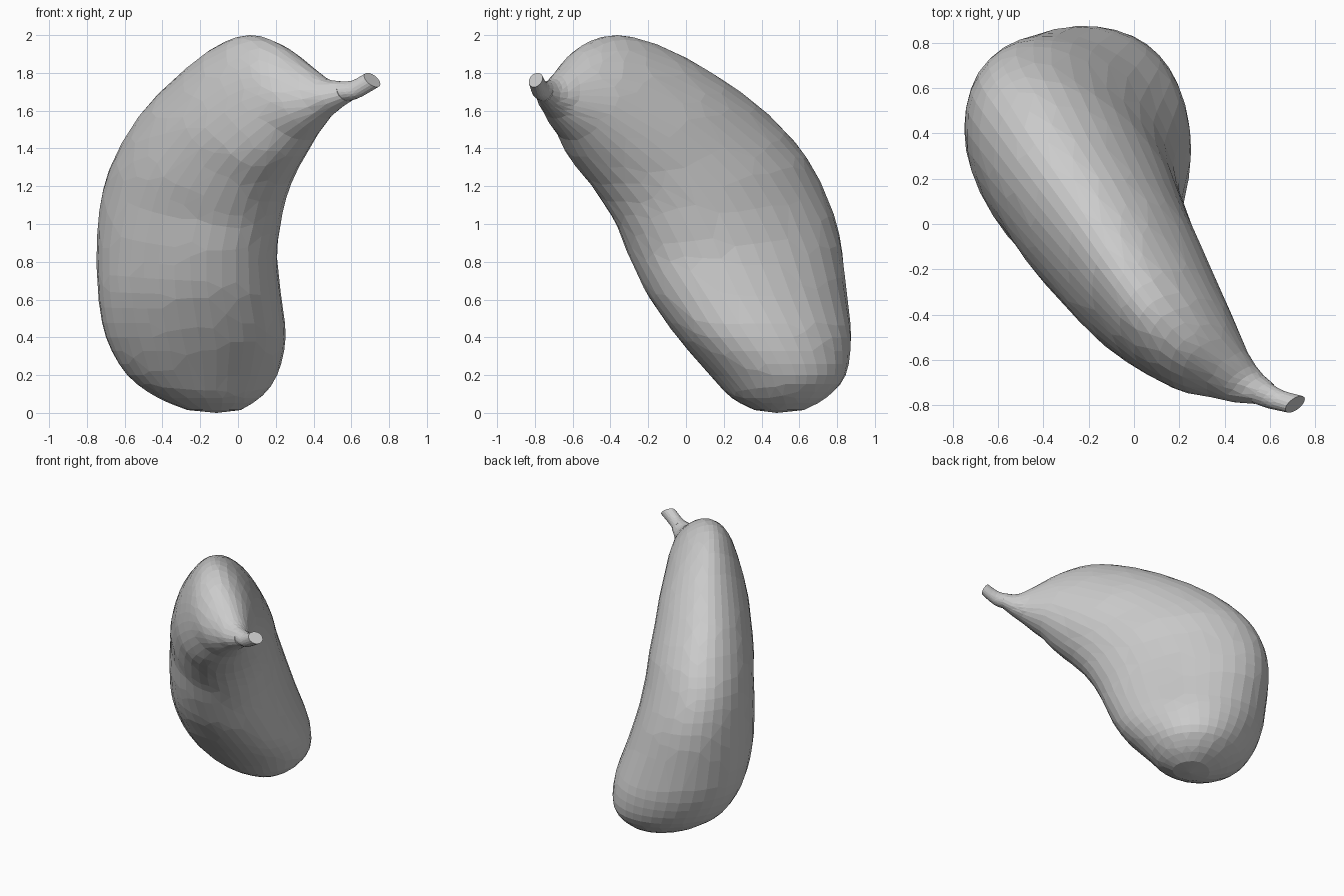
import bpy, bmesh, math
from mathutils import Vector

if "Cube" in bpy.data.objects:
    bpy.data.objects.remove(bpy.data.objects["Cube"])

SIDES = 36
grey = bpy.data.materials.new("plain_grey")
grey.diffuse_color = (0.6, 0.6, 0.6, 1)
grey.use_nodes = True
grey.node_tree.nodes["Principled BSDF"].inputs["Base Color"].default_value = grey.diffuse_color


def place(u, z, v):
    # u runs along the fruit's diagonal bending plane, v across it
    return Vector(((u + v) * math.sqrt(0.5), (v - u) * math.sqrt(0.5), z))


def spline(rows, steps):
    # Catmull-Rom interpolation through rows of station numbers
    out = []
    for i in range(len(rows) - 1):
        p = [rows[max(0, min(len(rows) - 1, i + k))] for k in (-1, 0, 1, 2)]
        for s in range(steps):
            t = s / steps
            out.append([0.5 * (2 * b + (c - a) * t + (2 * a - 5 * b + 4 * c - d) * t * t
                               + (3 * b - a - 3 * c + d) * t ** 3) for a, b, c, d in zip(*p)])
    out.append(rows[-1])
    return out


def loft(name, rows, steps, ratio, pole=None):
    # egg-shaped rings spanning an outer and an inner point, with half width w
    bm = bmesh.new()
    rings = []
    across = place(0, 0, 1)
    for ou, oz, ov, iu, iz, iv, w in spline(rows, steps):
        o, i = place(ou, oz, ov), place(iu, iz, iv)
        egg = 0.18 * (max(oz, 0.4) - 0.5) - 0.1 if pole else 0  # blunt low, ridged high
        rings.append([bm.verts.new((o + i) / 2 + (o - i) / 2 * math.cos(a)
                                   + across * w * math.sin(a) * (1 - egg * math.cos(a)))
                      for a in (2 * math.pi * k / SIDES for k in range(SIDES))])
    for a, b in zip(rings, rings[1:]):
        for k in range(SIDES):
            n = (k + 1) % SIDES
            bm.faces.new((a[k], a[n], b[n], b[k]))
    if pole:
        tip = bm.verts.new(place(*pole))
        for k in range(SIDES):
            bm.faces.new((tip, rings[0][(k + 1) % SIDES], rings[0][k]))
    else:
        bm.faces.new(rings[0])
    bm.faces.new(rings[-1])
    bmesh.ops.recalc_face_normals(bm, faces=bm.faces)
    me = bpy.data.meshes.new(name)
    bm.to_mesh(me)
    bm.free()
    me.materials.append(grey)
    ob = bpy.data.objects.new(name, me)
    bpy.context.collection.objects.link(ob)
    # irregular flat facets
    dec = ob.modifiers.new("facets", "DECIMATE")
    dec.ratio = ratio
    return ob


# Body stations: outer (u, z, v), inner (u, z, v), half width
body = [
    (-.56, .015, .25, -.30, .015, .27, .14),
    (-.69, .08, .22, -.19, .08, .26, .27),
    (-.82, .20, .17, -.09, .20, .25, .39),
    (-.91, .40, .12, .06, .40, .15, .45),
    (-.95, .65, .085, .16, .62, .01, .45),
    (-.965, .95, .06, .23, .82, -.08, .42),
    (-.91, 1.20, .02, .30, .98, -.11, .39),
    (-.78, 1.41, -.01, .37, 1.10, -.145, .375),
    (-.56, 1.62, -.06, .45, 1.20, -.17, .345),
    (-.27, 1.80, -.11, .53, 1.28, -.19, .315),
    (.03, 1.94, -.17, .61, 1.36, -.19, .27),
    (.30, 2.00, -.215, .68, 1.44, -.18, .225),
    (.52, 1.95, -.22, .75, 1.50, -.18, .18),
    (.70, 1.84, -.19, .82, 1.56, -.17, .125),
    (.82, 1.77, -.17, .89, 1.61, -.15, .09),
    (.91, 1.755, -.135, .95, 1.65, -.12, .062),
]
loft("fruit_body", body, 3, 0.45, pole=(-.42, 0, .26))

# Short upturned stem
stem = [
    (.90, 1.755, -.137, .945, 1.65, -.123, .06),
    (.97, 1.76, -.105, 1.01, 1.67, -.105, .052),
    (1.04, 1.80, -.07, 1.09, 1.725, -.05, .05),
]
loft("stem", stem, 3, 0.4)
